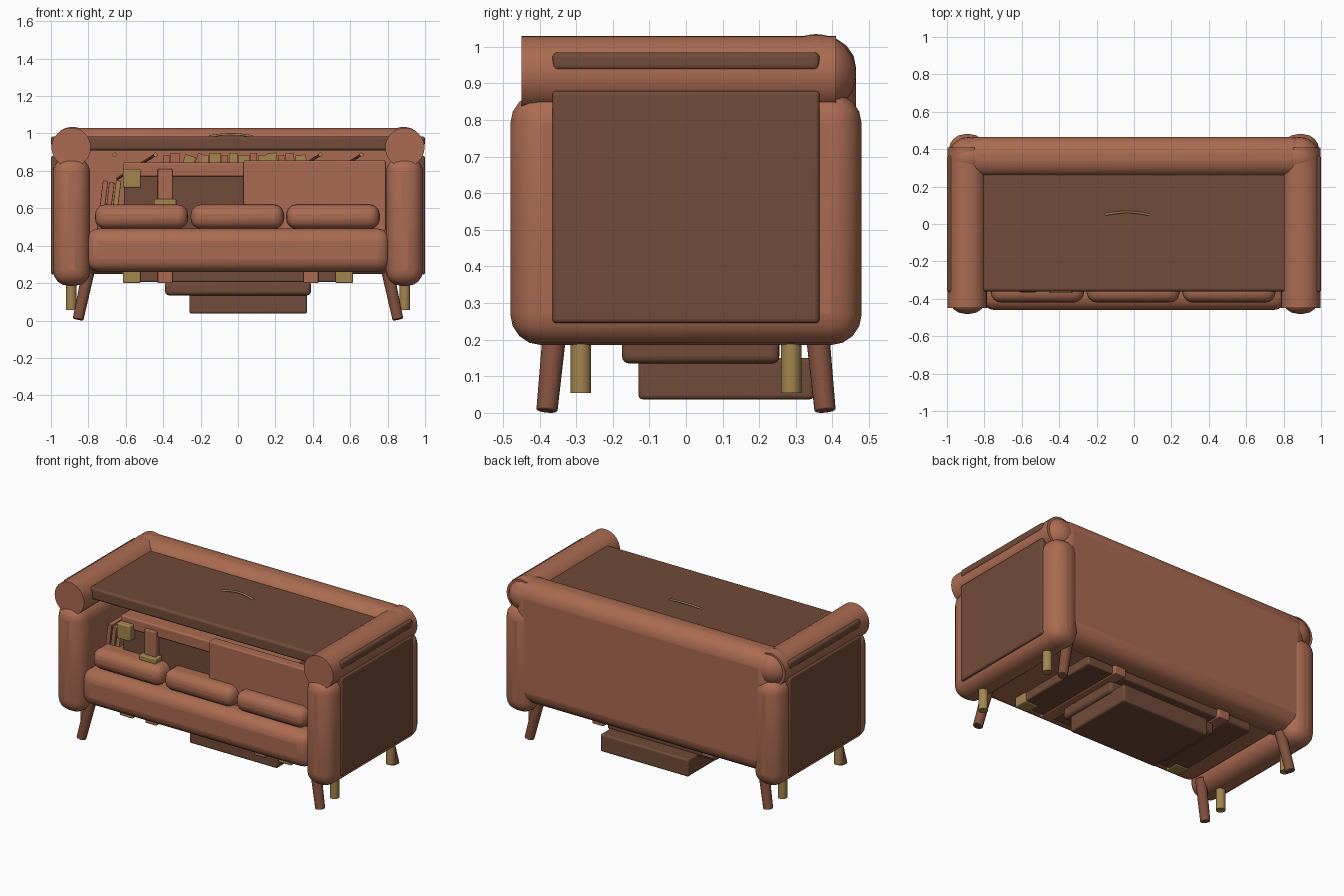
import bpy, bmesh
from math import radians, pi, sin
from mathutils import Matrix, Vector

cube = bpy.data.objects.get("Cube")
if cube:
    bpy.data.objects.remove(cube)


def material(name, rgb):
    m = bpy.data.materials.new(name)
    m.use_nodes = True
    m.diffuse_color = (*rgb, 1)
    m.node_tree.nodes["Principled BSDF"].inputs["Base Color"].default_value = (*rgb, 1)
    return m


TERRACOTTA = material("terracotta leather", (0.41, 0.148, 0.083))
DARK = material("dark brown", (0.165, 0.07, 0.041))
WOOD = material("leg wood", (0.22, 0.08, 0.047))
BRASS = material("aged brass", (0.37, 0.235, 0.08))


def finish(name, bm, mat, mirror=False, bevel=0, segments=4):
    mesh = bpy.data.meshes.new(name)
    bm.to_mesh(mesh)
    bm.free()
    ob = bpy.data.objects.new(name, mesh)
    bpy.context.collection.objects.link(ob)
    mesh.materials.append(mat)
    if bevel:
        b = ob.modifiers.new("Rounding", "BEVEL")
        b.width, b.segments, b.limit_method = bevel, segments, "ANGLE"
    if mirror:
        ob.modifiers.new("Mirror", "MIRROR")
    bpy.context.view_layer.objects.active = ob
    ob.select_set(True)
    bpy.ops.object.shade_smooth_by_angle(angle=radians(35))
    ob.select_set(False)
    return ob


def box(name, x, y, z, mat, bevel=0, mirror=False, lean=0, segments=4):
    """Box from (low, high) ranges, leaning around its base."""
    bm = bmesh.new()
    spans = (x, y, z)
    size = [hi - lo for lo, hi in spans]
    mid = Vector([(hi + lo) / 2 for lo, hi in spans])
    bmesh.ops.create_cube(bm, size=1, matrix=Matrix.Translation(mid) @ Matrix.Diagonal((*size, 1)))
    if lean:
        bmesh.ops.rotate(bm, verts=bm.verts, cent=(mid.x, mid.y, z[0]),
                         matrix=Matrix.Rotation(radians(lean), 3, "Y"))
    return finish(name, bm, mat, mirror, bevel, segments)


def rod(name, a, b, r1, r2, mat, bevel=0, mirror=False, sides=24):
    a, b = Vector(a), Vector(b)
    turn = (b - a).to_track_quat("Z", "Y").to_matrix().to_4x4()
    bm = bmesh.new()
    bmesh.ops.create_cone(bm, cap_ends=True, segments=sides, radius1=r1, radius2=r2,
                          depth=(b - a).length, matrix=Matrix.Translation((a + b) / 2) @ turn)
    return finish(name, bm, mat, mirror, bevel)


# Arms: padded body, rolled top, dark side panel and slot
box("arm", (0.79, 0.99), (-0.48, 0.48), (0.185, 0.875), TERRACOTTA, 0.085, True)
rod("arm_roll", (0.892, -0.45, 0.925), (0.892, 0.41, 0.925), 0.105, 0.105, TERRACOTTA, 0, True, 32)
box("arm_side_panel", (0.93, 1.0), (-0.365, 0.365), (0.245, 0.88), DARK, 0.012, True)
box("arm_slot", (0.95, 1.0), (-0.365, 0.365), (0.935, 0.985), DARK, 0.015, True)

# Back and rounded upper corners
box("back", (-0.93, 0.93), (0.25, 0.465), (0.25, 1.03), TERRACOTTA, 0.09)
bm = bmesh.new()
bmesh.ops.create_uvsphere(bm, u_segments=24, v_segments=14, radius=0.11,
                          matrix=Matrix.Translation((0.885, 0.355, 0.925)))
finish("back_corner", bm, TERRACOTTA, True)

# Lid with a thin curved handle
box("lid", (-0.82, 0.82), (-0.36, 0.27), (0.91, 0.985), DARK, 0.015)
curve = bpy.data.curves.new("lid_handle", "CURVE")
curve.dimensions = "3D"
curve.bevel_depth = 0.006
line = curve.splines.new("POLY")
line.points.add(12)
for i, p in enumerate(line.points):
    t = i / 12
    p.co = (-0.155 + 0.235 * t, 0.05 + 0.014 * sin(pi * t), 0.984 + 0.012 * sin(pi * t), 1)
curve.materials.append(BRASS)
handle = bpy.data.objects.new("lid_handle", curve)
bpy.context.collection.objects.link(handle)

# Seat and three cushions
box("seat", (-0.815, 0.815), (-0.46, 0.38), (0.26, 0.492), TERRACOTTA, 0.07)
for i in range(3):
    left = -0.765 + 0.512 * i
    box("seat_cushion", (left, left + 0.498), (-0.42, -0.2), (0.49, 0.62), TERRACOTTA, 0.055)

# Half-width backrest panel
box("backrest_panel", (0.03, 0.79), (-0.345, -0.28), (0.48, 0.855), TERRACOTTA, 0.008)

# Trunk behind the cushions, with rim, straps, buckle and corner caps
box("trunk", (-0.61, 0.61), (-0.31, 0.32), (0.205, 0.84), DARK, 0.01)
box("trunk_rim", (-0.615, 0.615), (-0.325, 0.33), (0.77, 0.845), TERRACOTTA, 0.01)
box("trunk_strap_low", (0.35, 0.43), (-0.335, 0.345), (0.2, 0.3), TERRACOTTA, 0.006, True)
box("trunk_strap_high", (-0.43, -0.35), (-0.345, -0.3), (0.5, 0.81), TERRACOTTA, 0.006)
box("strap_buckle", (-0.45, -0.33), (-0.37, -0.3), (0.615, 0.65), BRASS, 0.006)
box("corner_cap_high", (-0.615, -0.52), (-0.365, -0.29), (0.71, 0.81), BRASS, 0.008)
box("corner_cap_low", (0.52, 0.615), (-0.335, -0.24), (0.2, 0.29), BRASS, 0.008, True)

# Stacked cases underneath
box("upper_case", (-0.39, 0.39), (-0.175, 0.255), (0.135, 0.21), DARK, 0.02)
box("lower_case", (-0.26, 0.37), (-0.13, 0.35), (0.037, 0.15), DARK, 0.012)

# Legs: splayed wooden and straight brass ones
for side in (-1, 1):
    rod("wooden_leg", (0.855, 0.38 * side, 0.006), (0.8, 0.355 * side, 0.26),
        0.029, 0.033, WOOD, 0.004, True)
    rod("brass_leg", (0.892, 0.287 * side, 0.055), (0.892, 0.287 * side, 0.25),
        0.028, 0.028, BRASS, 0, True)

# Books standing on the trunk, every third one terracotta
x = -0.4
for i in range(15):
    width = 0.04 + 0.012 * (i % 3)
    mat = TERRACOTTA if i % 3 == 0 or i in (1, 13) else BRASS
    box("shelf_book", (x, x + width - 0.006), (0.0, 0.16), (0.8, 0.885 + 0.01 * (i % 2)),
        mat, 0, lean=18 if i in (2, 3) else -8 if i > 10 else 0)
    x += width

# Leaning books beside the trunk
for x, top, mat in ((-0.755, 0.75, TERRACOTTA), (-0.72, 0.74, TERRACOTTA), (-0.685, 0.75, BRASS)):
    box("leaning_book", (x, x + 0.028), (-0.3, -0.16), (0.48, top), mat, 0.003, lean=7)

# Lid stays with brass pins
for x in (-0.44, 0.44, 0.66):
    rod("lid_stay", (x - 0.21, 0.2, 0.755), (x, 0.2, 0.887), 0.007, 0.007, DARK, sides=10)
for x in (0.44, 0.66):
    rod("stay_pin", (x, 0.185, 0.887), (x, 0.26, 0.887), 0.011, 0.011, BRASS, 0, True, 12)
